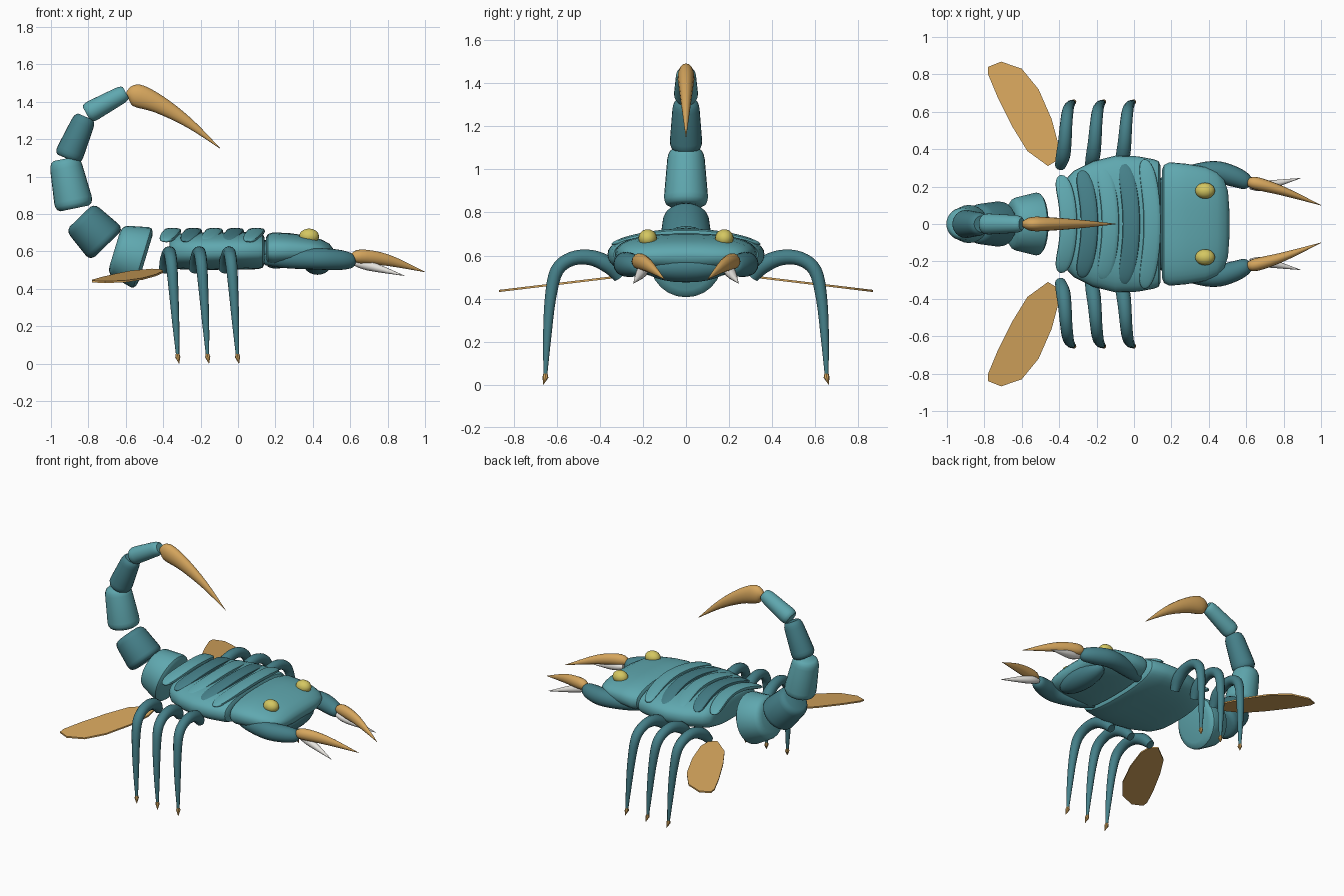
import bpy, bmesh, math
from mathutils import Vector

old = bpy.data.objects.get("Cube")
if old:
    bpy.data.objects.remove(old, do_unlink=True)


def material(name, rgb):
    m = bpy.data.materials.new(name)
    m.use_nodes = True
    m.diffuse_color = (*rgb, 1)
    bsdf = next(n for n in m.node_tree.nodes if n.type == 'BSDF_PRINCIPLED')
    bsdf.inputs["Base Color"].default_value = (*rgb, 1)
    return m


TEAL = material("light teal", (0.115, 0.39, 0.43))
DARK = material("dark teal", (0.06, 0.215, 0.25))
AMBER = material("amber", (0.67, 0.38, 0.11))
YELLOW = material("yellow", (0.66, 0.57, 0.12))
WHITE = material("ivory", (0.8, 0.78, 0.74))
Y = Vector((0, 1, 0))
X = Vector((1, 0, 0))


def finish(name, bm, mat, angle=40):
    bmesh.ops.recalc_face_normals(bm, faces=bm.faces[:])
    me = bpy.data.meshes.new(name)
    bm.to_mesh(me)
    bm.free()
    me.materials.append(mat)
    ob = bpy.data.objects.new(name, me)
    bpy.context.collection.objects.link(ob)
    bpy.ops.object.select_all(action='DESELECT')
    ob.select_set(True)
    bpy.context.view_layer.objects.active = ob
    bpy.ops.object.shade_smooth_by_angle(angle=math.radians(angle))
    return ob


def loft(name, rings, mat, side=Y, n=20, power=2.0, angle=40):
    """Skin superellipse rings: (centre, radius along side, radius across)."""
    bm = bmesh.new()
    pts = [Vector(r[0]) for r in rings]
    loops = []
    for i, (p, (_, a, b)) in enumerate(zip(pts, rings)):
        t = (pts[min(i + 1, len(pts) - 1)] - pts[max(i - 1, 0)]).normalized()
        u = (side - t * side.dot(t)).normalized()
        v = t.cross(u)
        loop = []
        for k in range(n):
            ang = 2 * math.pi * k / n
            c, s = math.cos(ang), math.sin(ang)
            c = math.copysign(abs(c) ** (2 / power), c)
            s = math.copysign(abs(s) ** (2 / power), s)
            loop.append(bm.verts.new(p + u * a * c + v * b * s))
        loops.append(loop)
    for l0, l1 in zip(loops, loops[1:]):
        for k in range(n):
            j = (k + 1) % n
            bm.faces.new((l0[k], l0[j], l1[j], l1[k]))
    bm.faces.new(loops[0])
    bm.faces.new(loops[-1])
    return finish(name, bm, mat, angle)


def smooth_rings(rings, steps=4):
    """Catmull-Rom resampling of ring centres and radii."""
    flat = [Vector((*c, a, b)) for c, a, b in rings]
    out = []
    for i in range(len(flat) - 1):
        p0, p1 = flat[max(i - 1, 0)], flat[i]
        p2, p3 = flat[i + 1], flat[min(i + 2, len(flat) - 1)]
        for k in range(steps):
            t = k / steps
            out.append(0.5 * (2 * p1 + (p2 - p0) * t + (2 * p0 - 5 * p1 + 4 * p2 - p3) * t ** 2
                              + (3 * p1 - p0 - 3 * p2 + p3) * t ** 3))
    out.append(flat[-1])
    return [(v[:3], max(v[3], .001), max(v[4], .001)) for v in out]


def ball(name, loc, size, mat):
    bm = bmesh.new()
    bmesh.ops.create_uvsphere(bm, u_segments=20, v_segments=12, radius=1)
    bmesh.ops.scale(bm, vec=size, verts=bm.verts)
    bmesh.ops.translate(bm, vec=loc, verts=bm.verts)
    return finish(name, bm, mat)


# Body and head shells, lofted along x
def shell(name, rows, mat, power):
    return loft(name, [((x, 0, z), w, h) for x, w, h, z in rows], mat, n=40, power=power)


shell("body", [(-.365, .22, .06, .60), (-.355, .25, .08, .60), (-.32, .285, .095, .60),
               (-.22, .335, .1, .60), (-.1, .365, .1, .602), (.02, .362, .1, .603),
               (.11, .345, .098, .603), (.132, .335, .09, .603), (.142, .31, .07, .603)],
      TEAL, 2.5)
shell("neck", [(.1, .24, .06, .6), (.2, .24, .06, .6)], DARK, 2.5)
shell("head", [(.15, .29, .07, .605), (.16, .315, .088, .605), (.19, .33, .097, .605),
               (.28, .322, .092, .605), (.38, .305, .08, .602), (.44, .28, .066, .598),
               (.48, .24, .05, .592), (.50, .18, .03, .588), (.507, .1, .012, .586)],
      TEAL, 2.5)
ball("jaw", (.425, 0, .545), (.08, .2, .07), DARK)

# Arched back plates, leaning rearward at their ends
for i, half in enumerate((.26, .285, .305, .325, .345)):
    x = -.35 + i * .112
    rings = []
    for k in range(25):
        t = -1 + k / 12
        t = math.sin(t * math.pi / 2)
        drop = t * t
        round_end = max(.1, (1 - abs(t) ** 7) ** .5)
        rings.append(((x - .045 * drop, t * half, .708 - .055 * drop),
                      .046 * round_end, .017 * round_end))
    loft(f"back_plate_{i + 1}", rings, DARK if i % 2 else TEAL, side=X, n=16, power=3)

# Tail segments: start, end, start radius, end radius
tail = [((-.495, .56), (-.66, .61), .175, .135), ((-.70, .635), (-.845, .785), .125, .105),
        ((-.873, .83), (-.928, 1.095), .106, .083), ((-.912, 1.095), (-.815, 1.32), .078, .06),
        ((-.81, 1.335), (-.6, 1.45), .058, .045)]
ends = [(0, .72), (.035, .88), (.1, .97), (.18, 1), (.82, 1), (.9, .97), (.965, .88), (1, .72)]
for i, ((x0, z0), (x1, z1), r0, r1) in enumerate(tail):
    rings = []
    for t, f in ends:
        r = (r0 + (r1 - r0) * t) * f
        rings.append(((x0 + (x1 - x0) * t, 0, z0 + (z1 - z0) * t), r, r))
    loft(f"tail_segment_{i + 1}", rings, DARK if i % 2 else TEAL, n=24)

# Stinger
loft("stinger", smooth_rings([((-.595, 0, 1.44), .015, .015), ((-.545, 0, 1.435), .038, .06),
                              ((-.42, 0, 1.385), .034, .048), ((-.26, 0, 1.285), .02, .026),
                              ((-.095, 0, 1.15), .001, .001)]), AMBER, n=16)

# Paired parts on both flanks
paddle = [(-.46, .31), (-.57, .39), (-.65, .52), (-.73, .68), (-.78, .80), (-.78, .84),
          (-.71, .868), (-.60, .83), (-.51, .72), (-.44, .56), (-.40, .41), (-.41, .34)]
for s, flank in ((-1, "front"), (1, "back")):
    # Eye
    ball(f"{flank}_eye", (.38, s * .178, .68), (.053, .043, .042), YELLOW)

    # Arm and two-part pincer
    arm = [((.15, s * .21, .56), .035, .035), ((.26, s * .25, .56), .05, .05),
           ((.42, s * .28, .56), .057, .057), ((.53, s * .255, .555), .055, .055),
           ((.60, s * .225, .55), .042, .042), ((.622, s * .215, .55), .02, .02)]
    loft(f"{flank}_arm", smooth_rings(arm), DARK)
    upper = [((.61, s * .222, .56), .02, .02), ((.655, s * .217, .573), .034, .038),
             ((.80, s * .175, .553), .024, .031), ((1.0, s * .1, .49), .001, .001)]
    loft(f"{flank}_upper_pincer", smooth_rings(upper), AMBER, n=14)
    lower = [((.62, s * .2, .54), .015, .015), ((.70, s * .205, .523), .026, .026),
             ((.89, s * .245, .47), .001, .001)]
    loft(f"{flank}_lower_pincer", smooth_rings(lower), WHITE, n=12)

    # Three bent legs with pointed feet
    for i, x in enumerate((-.375, -.215, -.055)):
        path = [(-.02, .31, .50, .028), (-.005, .36, .555, .038), (.005, .44, .59, .036),
                (.012, .53, .585, .033), (.02, .60, .53, .031), (.03, .63, .40, .026),
                (.042, .645, .22, .019), (.052, .653, .05, .009)]
        loft(f"{flank}_leg_{i + 1}",
             smooth_rings([((x + dx, s * y, z), r, r) for dx, y, z, r in path]),
             DARK, side=X, n=12)
        foot = [(.05, .652, .065, .006), (.053, .653, .035, .014), (.06, .663, 0, .001)]
        loft(f"{flank}_foot_{i + 1}", [((x + dx, s * y, z), r, r) for dx, y, z, r in foot],
             AMBER, side=X, n=8)

    # Thin tilted paddle
    bm = bmesh.new()
    top, low = [[bm.verts.new((x, s * y, .5 - .12 * (y - .33) + d)) for x, y in paddle]
                for d in (.005, -.005)]
    bm.faces.new(top)
    bm.faces.new(low)
    for k in range(len(paddle)):
        j = (k + 1) % len(paddle)
        bm.faces.new((top[k], top[j], low[j], low[k]))
    finish(f"{flank}_paddle", bm, AMBER)
